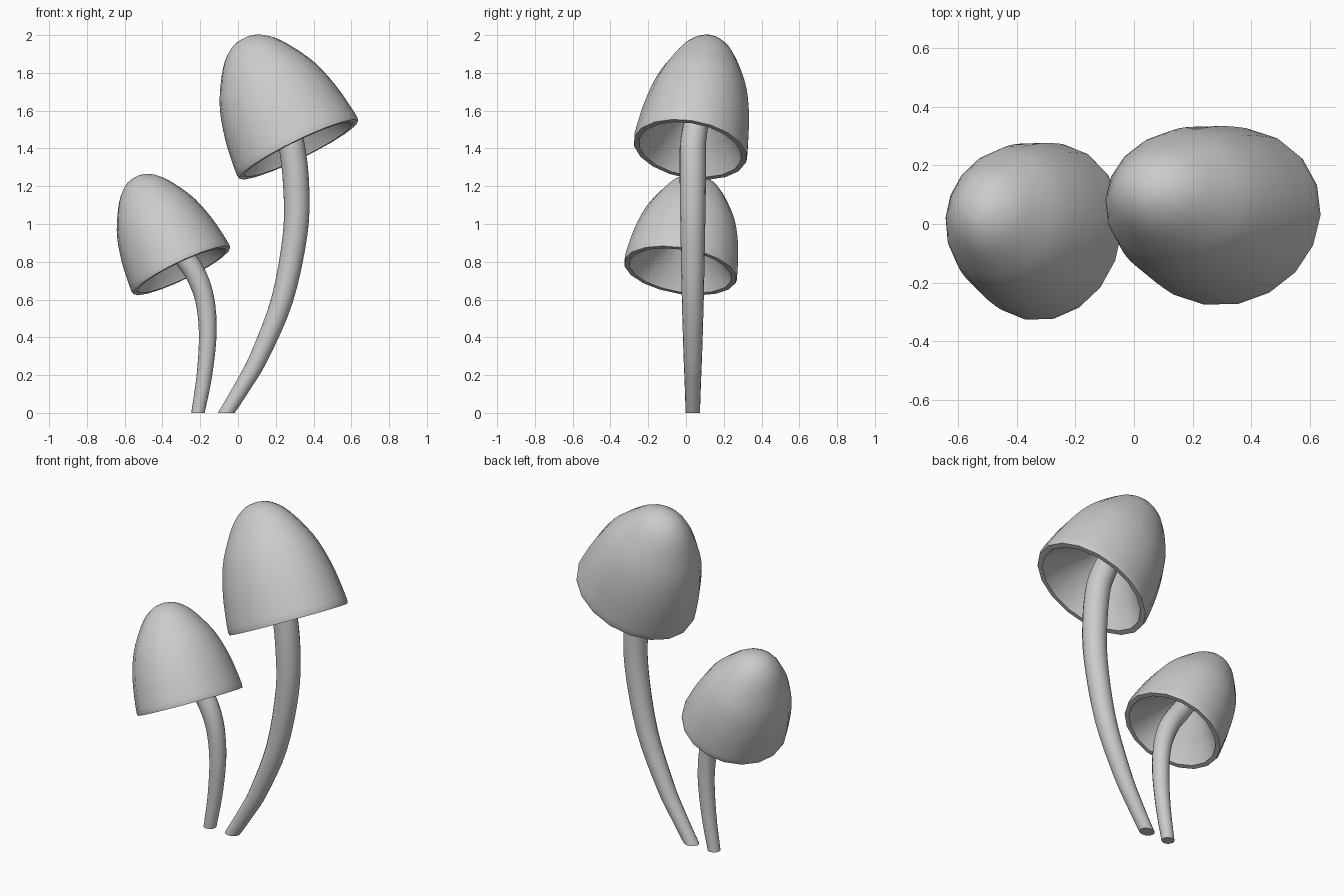
import bpy, bmesh, math
from mathutils import Vector

if "Cube" in bpy.data.objects:
    bpy.data.objects.remove(bpy.data.objects["Cube"])

SIDES = 18


def finish(bm, name, angle):
    bmesh.ops.recalc_face_normals(bm, faces=bm.faces[:])
    me = bpy.data.meshes.new(name)
    bm.to_mesh(me)
    bm.free()
    ob = bpy.data.objects.new(name, me)
    bpy.context.collection.objects.link(ob)
    bpy.ops.object.select_all(action='DESELECT')
    ob.select_set(True)
    bpy.context.view_layer.objects.active = ob
    bpy.ops.object.shade_smooth_by_angle(angle=math.radians(angle))
    return ob


def bridge(bm, a, b):
    # join two rings; a ring of one vertex is a pole
    n = max(len(a), len(b))
    for i in range(n):
        j = (i + 1) % n
        quad = [a[i % len(a)], a[j % len(a)], b[j % len(b)], b[i % len(b)]]
        bm.faces.new(list(dict.fromkeys(quad)))


def spline(points, steps):
    # Catmull-Rom smoothing through the given points
    pts = [Vector(p) for p in points]
    pts = [2 * pts[0] - pts[1]] + pts + [2 * pts[-1] - pts[-2]]
    line = []
    for k in range(1, len(pts) - 2):
        a, b, c, d = pts[k - 1:k + 3]
        for s in range(steps):
            t = s / steps
            line.append(0.5 * (2 * b + (c - a) * t + (2 * a - 5 * b + 4 * c - d) * t * t
                               + (3 * b - a - 3 * c + d) * t ** 3))
    return line + [pts[-2]]


# hollow bell: outer surface from the top down, flat rim, conical inside back up
OUTER = [(0, 1, 0), (.2, .978, 0), (.42, .893, 0), (.63, .735, 0), (.8, .557, 0),
         (.92, .33, 0), (.98, .125, 0), (1, .02, 0)]
RIM = [(.99, -.008), (.9, -.008), (.885, .01)]
INSIDE = [(.6, .19), (.3, .375), (0, .56)]
PROFILE = [(p.x, p.y) for p in spline(OUTER, 3)] + RIM + INSIDE


def cap(name, centre, u, v, height):
    c, u, v = Vector(centre), Vector(u), Vector(v)
    axis = u.cross(v).normalized() * height
    bm = bmesh.new()
    rings = []
    for r, h in PROFILE:
        ring = []
        for i in range(SIDES if r else 1):
            t = math.tau * i / SIDES
            p = c + axis * h + (u * math.cos(t) + v * math.sin(t)) * r
            ring.append(bm.verts.new(p))
        rings.append(ring)
    for a, b in zip(rings, rings[1:]):
        bridge(bm, a, b)
    return finish(bm, name, 40)


def stem(name, path, y, y_end, sides=16):
    # path points are x, z, radius
    line = spline(path, 4)
    bm = bmesh.new()
    rings = []
    n = len(line)
    for k, q in enumerate(line):
        d = line[min(k + 1, n - 1)] - line[max(k - 1, 0)]
        tan = Vector((d.x, 0, d.y)).normalized()
        side = Vector((tan.z, 0, -tan.x))
        lean = max(0, (k / (n - 1) - 0.75) / 0.25)
        o = Vector((q.x, y + (y_end - y) * lean, q.y))
        ring = []
        for i in range(sides):
            t = math.tau * i / sides
            p = o + (side * math.cos(t) + Vector((0, 1, 0)) * math.sin(t)) * q.z
            if k == 0:
                p -= tan * (p.z / tan.z)   # flat foot on the ground
            ring.append(bm.verts.new(p))
        rings.append(ring)
    for a, b in zip(rings, rings[1:]):
        bridge(bm, a, b)
    bm.faces.new(rings[0])
    bm.faces.new(rings[-1])
    return finish(bm, name, 40)


# tall mushroom
cap("tall_cap", (.319, .023, 1.399), (.318, .008, .155), (.02, .303, -.045), .66)
stem("tall_stem", [(-.062, 0, .038), (.03, .15, .043), (.113, .3, .049), (.234, .6, .058),
                   (.303, .95, .065), (.308, 1.2, .069), (.283, 1.42, .069),
                   (.235, 1.57, .066), (.175, 1.7, .06)], .036, .08)

# short mushroom
cap("short_cap", (-.300, -.029, .757), (.259, .008, .124), (.02, .302, -.045), .555)
stem("short_stem", [(-.212, 0, .035), (-.178, .2, .041), (-.16, .42, .047), (-.176, .6, .051),
                    (-.222, .73, .055), (-.288, .83, .056), (-.36, .93, .053),
                    (-.42, 1.01, .048)], .036, .03)
